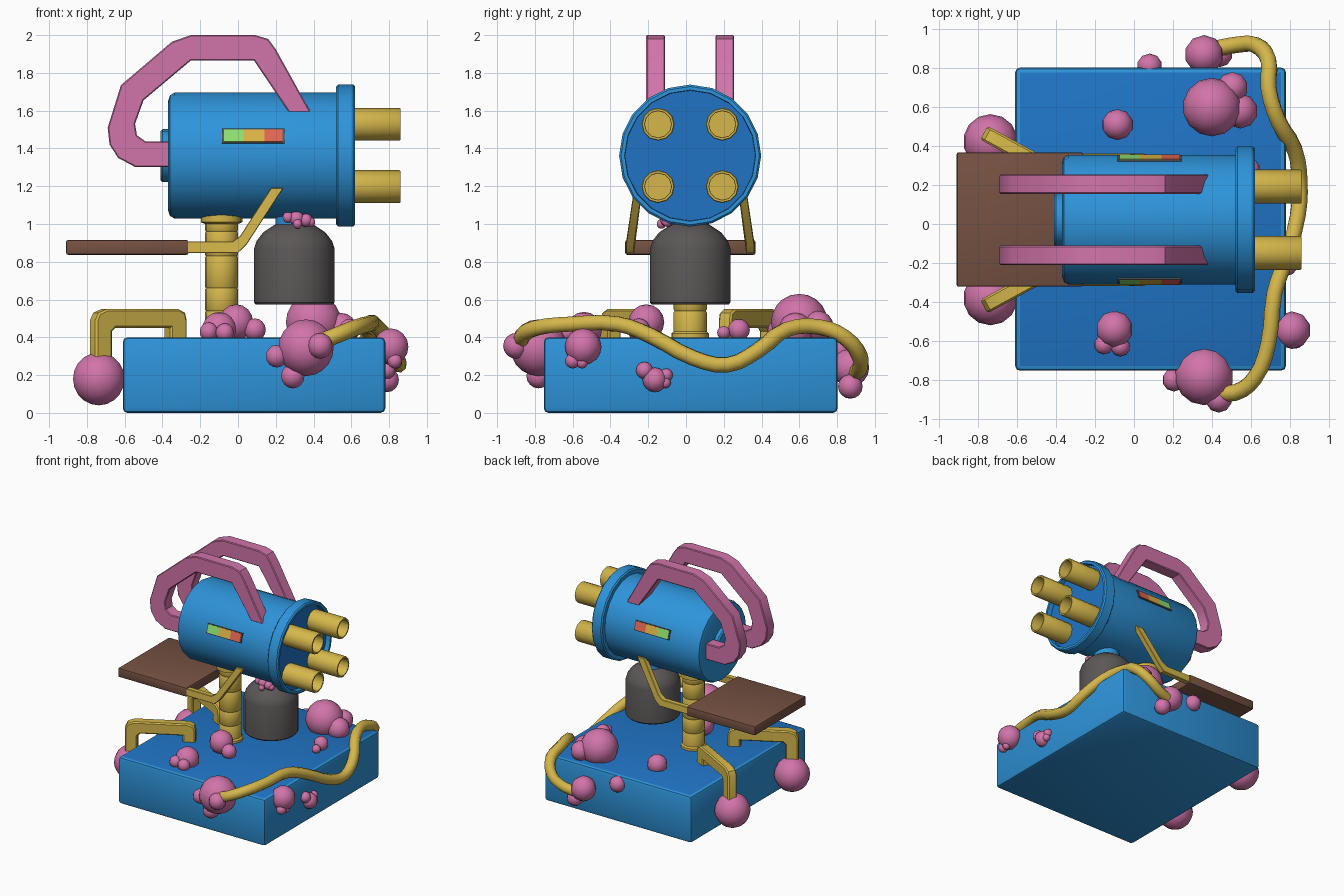
import bpy, bmesh, math
from mathutils import Vector, Matrix

if "Cube" in bpy.data.objects:
    bpy.data.objects.remove(bpy.data.objects["Cube"])

CY = 0.022   # centre line of the machine


def mat(name, r, g, b):
    m = bpy.data.materials.new(name)
    m.diffuse_color = (r, g, b, 1)
    m.use_nodes = True
    m.node_tree.nodes["Principled BSDF"].inputs["Base Color"].default_value = m.diffuse_color
    return m


BLUE = mat("blue", 0.027, 0.295, 0.70)
DEEP = mat("deep_blue", 0.014, 0.175, 0.56)
PINK = mat("pink", 0.64, 0.175, 0.40)
GOLD = mat("gold", 0.66, 0.47, 0.07)
BROWN = mat("brown", 0.18, 0.083, 0.055)
GREY = mat("dark_grey", 0.105, 0.095, 0.095)
GREEN = mat("green", 0.27, 0.74, 0.16)
AMBER = mat("amber", 0.72, 0.45, 0.06)
RED = mat("red", 0.76, 0.13, 0.08)


def finish(name, bm, *mats, smooth=True):
    bmesh.ops.remove_doubles(bm, verts=bm.verts, dist=1e-5)
    bmesh.ops.recalc_face_normals(bm, faces=bm.faces)
    me = bpy.data.meshes.new(name)
    bm.to_mesh(me)
    bm.free()
    ob = bpy.data.objects.new(name, me)
    bpy.context.collection.objects.link(ob)
    for m in mats:
        me.materials.append(m)
    if smooth:
        bpy.ops.object.select_all(action='DESELECT')
        ob.select_set(True)
        bpy.context.view_layer.objects.active = ob
        bpy.ops.object.shade_smooth_by_angle(angle=math.radians(38))
    return ob


def box(name, lo, hi, m, bevel=0.0, extra=()):
    bm = bmesh.new()
    lo, hi = Vector(lo), Vector(hi)
    bmesh.ops.create_cube(bm, size=1)
    for v in bm.verts:
        v.co = (lo + hi) / 2 + v.co * (hi - lo)
    if bevel:
        bmesh.ops.bevel(bm, geom=bm.edges[:], offset=bevel, segments=2, affect='EDGES', profile=0.5)
    return finish(name, bm, m, *extra)


def lathe(name, profile, segs, m, place, extra=()):
    """Revolve (radius, height) pairs; place maps local (a, b, height) to world."""
    bm = bmesh.new()
    rings = []
    for r, h in profile:
        rings.append([bm.verts.new(place(r * math.cos(t), r * math.sin(t), h))
                      for t in (2 * math.pi * i / segs for i in range(segs))])
    for p, q in zip(rings, rings[1:]):
        for i in range(segs):
            j = (i + 1) % segs
            bm.faces.new((p[i], p[j], q[j], q[i]))
    return finish(name, bm, m, *extra)


def prism(name, pts, half, m, place, bevel=0.006):
    """Extrude a side profile by +-half; place maps (u, side, z) to world."""
    bm = bmesh.new()
    f = bm.faces.new([bm.verts.new((u, -half, z)) for u, z in pts])
    g = bmesh.ops.extrude_face_region(bm, geom=[f])
    for v in g["geom"]:
        if isinstance(v, bmesh.types.BMVert):
            v.co.y = half
    bmesh.ops.recalc_face_normals(bm, faces=bm.faces)
    bmesh.ops.bevel(bm, geom=[e for e in bm.edges if e.verts[0].co.y == e.verts[1].co.y],
                    offset=bevel, segments=1, affect='EDGES')
    for v in bm.verts:
        v.co = place(*v.co)
    return finish(name, bm, m)


def balls(name, items):
    bm = bmesh.new()
    for x, y, z, r in items:
        bmesh.ops.create_uvsphere(bm, u_segments=14 if r > 0.12 else 10, v_segments=10 if r > 0.12 else 8,
                                  radius=r, matrix=Matrix.Translation((x, y, z)))
    return finish(name, bm, PINK)


def along_x(y, z):
    return lambda a, b, h: Vector((h, y + a, z + b))


def upright(x, y):
    return lambda a, b, h: Vector((x + a, y + b, h))


# base block with deeper blue top
base = box("base", (-0.61, -0.753, 0.0), (0.78, 0.803, 0.4), BLUE, 0.025, (DEEP,))
for p in base.data.polygons:
    p.material_index = 1 if p.normal.z > 0.95 else 0

# support post with ring joints
post = [(0, 0.38), (0.1, 0.38), (0.1, 0.42), (0.088, 0.43)]
for z in (0.54, 0.66, 0.83, 0.96):
    post += [(0.088, z - 0.008), (0.083, z), (0.088, z + 0.008)]
post += [(0.088, 1.0), (0.11, 1.01), (0.11, 1.06), (0, 1.06)]
lathe("post", post, 16, GOLD, upright(-0.087, CY))

# main drum with flange and recessed deep blue face
drum = lathe("drum", [(0, -0.37), (0.29, -0.37), (0.32, -0.36), (0.333, -0.335), (0.333, 0.52),
                      (0.365, 0.52), (0.376, 0.53), (0.376, 0.61), (0.366, 0.62), (0.347, 0.62),
                      (0.345, 0.58), (0, 0.58)], 20, BLUE, along_x(CY, 1.362), (DEEP,))
for p in drum.data.polygons:
    p.material_index = 1 if p.normal.x > 0.9 and p.center.x < 0.6 else 0
lathe("rear_cap", [(0, -0.41), (0.13, -0.41), (0.14, -0.40), (0.14, -0.36), (0, -0.36)], 16, BLUE,
      along_x(CY, 1.362))

# four hollow tubes
for i, (sy, sz) in enumerate(((-1, -1), (-1, 1), (1, -1), (1, 1))):
    lathe(f"tube_{i + 1}", [(0, 0.57), (0.087, 0.57), (0.087, 0.855), (0.083, 0.86), (0.072, 0.86),
                            (0.07, 0.855), (0.07, 0.6), (0, 0.6)], 12, GOLD,
          along_x(CY + 0.17 * sy, 1.363 + 0.165 * sz))

# grey canister hanging below the drum
lathe("canister", [(0, 0.575), (0.205, 0.575), (0.213, 0.585), (0.213, 0.87), (0.2, 0.91), (0.165, 0.955),
                   (0.105, 0.995), (0.09, 1.0), (0, 1.0)], 20, GREY, upright(0.298, CY))
lathe("canister_neck", [(0, 0.98), (0.1, 0.98), (0.1, 1.08), (0, 1.08)], 16, BLUE, upright(0.298, CY))

# seat
box("seat", (-0.91, -0.322, 0.837), (-0.262, 0.368, 0.915), BROWN, 0.01)

handle = [(0.386, 1.59), (0.2, 1.925), (0.16, 1.98), (0.09, 2.0), (-0.25, 2.0), (-0.35, 1.965), (-0.62, 1.735),
          (-0.69, 1.51), (-0.68, 1.42), (-0.635, 1.35), (-0.545, 1.302), (-0.36, 1.302), (-0.36, 1.438),
          (-0.49, 1.438), (-0.535, 1.47), (-0.545, 1.53), (-0.5, 1.655), (-0.25, 1.865), (0.085, 1.865),
          (0.27, 1.59)]
arm = [(-0.29, 0.847), (0.0, 0.847), (0.045, 0.89), (0.24, 1.19), (0.175, 1.19), (0.01, 0.935),
       (-0.03, 0.907), (-0.29, 0.907)]
bracket = [(0, 0.22), (0, 0.49), (0.02, 0.53), (0.07, 0.55), (0.5, 0.55), (0.54, 0.53), (0.55, 0.49), (0.55, 0.38),
           (0.45, 0.38), (0.45, 0.45), (0.12, 0.45), (0.1, 0.43), (0.1, 0.22)]
for side, s in (("right", -1), ("left", 1)):
    # pink carrying handle
    prism(side + "_handle", handle, 0.05, PINK, lambda u, w, z: Vector((u, CY + s * 0.183 + w, z)))
    # seat arm leaning in towards the drum
    prism(side + "_seat_arm", arm, 0.022, GOLD,
          lambda u, w, z: Vector((u, CY + s * (0.318 - 0.15 * max(0, z - 0.9)) + w, z)), 0.003)
    # splayed foot bracket and its ball
    prism(side + "_bracket", bracket, 0.039, GOLD,
          lambda u, w, z: Vector((-0.77 + 0.88 * u + 0.48 * w, CY + s * (0.446 - 0.48 * u + 0.88 * w), z)), 0.01)
    balls(side + "_foot_ball", [(-0.737, CY + s * 0.402, 0.18, 0.14)])
    # three-colour gauge plates on the drum
    tilt = Matrix.Translation((0, CY, 1.362)) @ Matrix.Rotation(s * math.radians(18.2), 4, 'X')
    for nm, x0, x1, h, r, m in (("frame", -0.085, 0.245, 0.04, 0.333, GREY), ("green", -0.075, 0.03, 0.034, 0.336, GREEN),
                                ("amber", 0.03, 0.14, 0.034, 0.336, AMBER), ("red", 0.14, 0.235, 0.034, 0.336, RED)):
        ob = box(f"{side}_gauge_{nm}", (x0, s * r - 0.0045, -h), (x1, s * r + 0.0045, h), m)
        ob.data.transform(tilt)

# sagging hose around the right edge
cu = bpy.data.curves.new("hose_path", 'CURVE')
cu.dimensions = '3D'
cu.bevel_depth = 0.043
cu.bevel_resolution = 2
cu.resolution_u = 3
cu.use_fill_caps = True
sp = cu.splines.new('BEZIER')
path = [(0.42, -0.86, 0.37), (0.52, -0.865, 0.41), (0.62, -0.79, 0.45), (0.69, -0.61, 0.47), (0.72, -0.36, 0.47),
        (0.775, -0.19, 0.41), (0.84, 0.04, 0.29), (0.85, 0.22, 0.255), (0.825, 0.38, 0.33), (0.74, 0.53, 0.44),
        (0.69, 0.7, 0.455), (0.69, 0.84, 0.4), (0.62, 0.92, 0.3), (0.53, 0.92, 0.24), (0.42, 0.9, 0.21)]
sp.bezier_points.add(len(path) - 1)
for bp, co in zip(sp.bezier_points, path):
    bp.co = co
    bp.handle_left_type = bp.handle_right_type = 'AUTO'
cu.materials.append(GOLD)
bpy.context.collection.objects.link(bpy.data.objects.new("hose", cu))

# pink ball clusters
balls("front_cluster", [(0.36, -0.78, 0.345, 0.15), (0.435, -0.9, 0.355, 0.068), (0.205, -0.8, 0.3, 0.06),
                        (0.29, -0.78, 0.195, 0.065)])
balls("back_top_cluster", [(0.4, 0.6, 0.48, 0.15), (0.545, 0.58, 0.44, 0.09), (0.505, 0.7, 0.46, 0.08)])
balls("back_edge_cluster", [(0.36, 0.87, 0.24, 0.1), (0.44, 0.87, 0.14, 0.065), (0.08, 0.81, 0.33, 0.065)])
balls("top_front_cluster", [(-0.1, -0.54, 0.44, 0.095), (-0.155, -0.62, 0.43, 0.05), (-0.07, -0.63, 0.425, 0.05)])
balls("top_middle_cluster", [(-0.01, -0.21, 0.48, 0.095), (0.09, -0.25, 0.44, 0.06)])
balls("top_single_balls", [(-0.085, 0.51, 0.43, 0.08), (0.59, 0.28, 0.44, 0.058), (0.6, 0.2, 0.425, 0.035)])
balls("right_side_cluster", [(0.81, -0.545, 0.35, 0.097), (0.83, -0.6, 0.275, 0.04), (0.84, -0.55, 0.265, 0.03)])
balls("right_low_cluster", [(0.79, -0.165, 0.175, 0.065), (0.79, -0.22, 0.225, 0.045), (0.79, -0.105, 0.2, 0.035),
                            (0.8, -0.11, 0.16, 0.03)])
balls("canister_cluster", [(0.265, -0.1, 1.035, 0.03), (0.31, -0.1, 1.03, 0.04), (0.36, -0.1, 1.02, 0.035),
                           (0.385, -0.1, 1.01, 0.025), (0.315, -0.13, 1.0, 0.025)])
